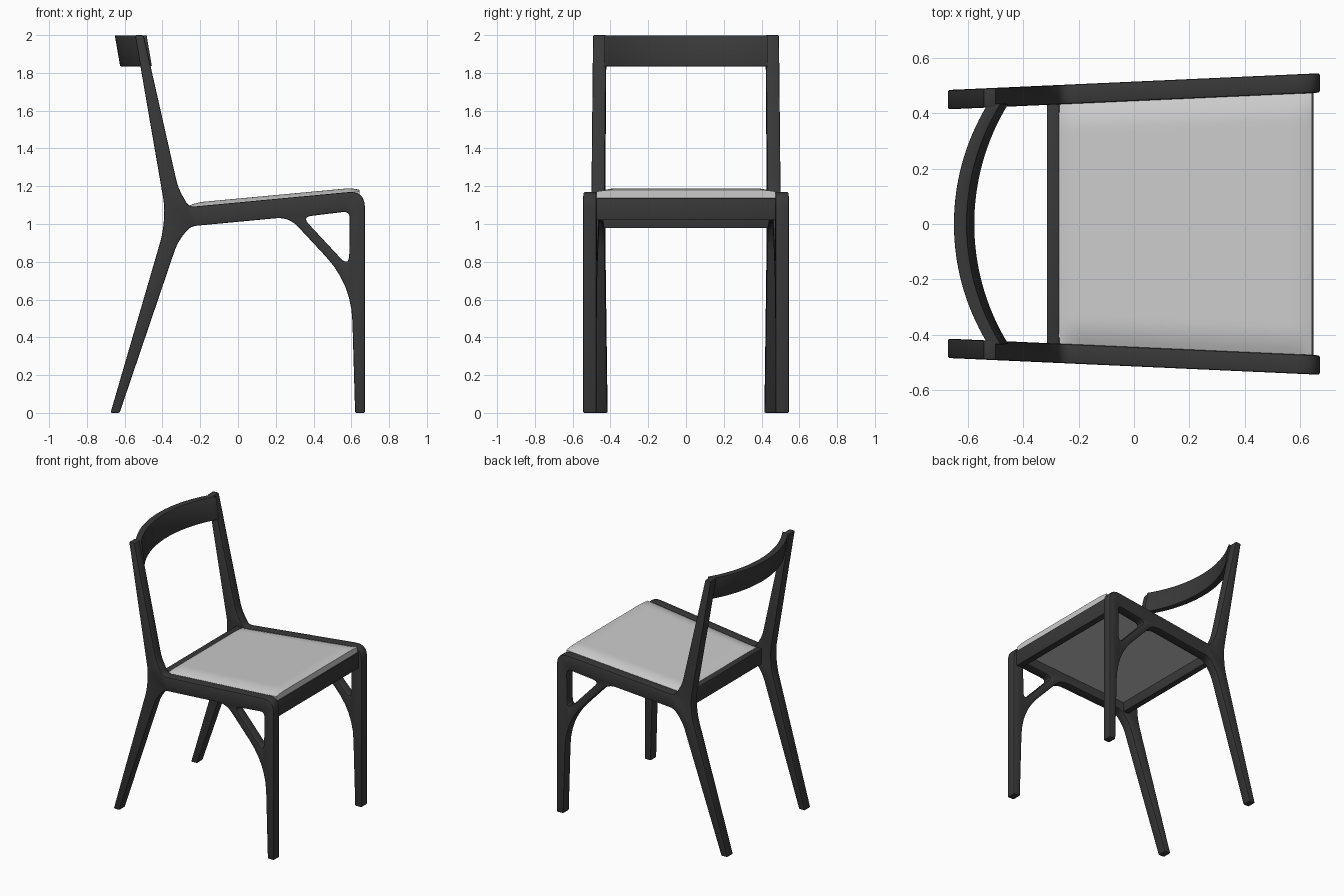
import bpy, bmesh, math
from mathutils import Vector

if "Cube" in bpy.data.objects:
    bpy.data.objects.remove(bpy.data.objects["Cube"])

dark = bpy.data.materials.new("dark_wood")
dark.diffuse_color = (0.04, 0.04, 0.04, 1)
dark.use_nodes = True
dark.node_tree.nodes["Principled BSDF"].inputs["Base Color"].default_value = dark.diffuse_color


def finish(bm, name, mat=None, bevel=0.0, mirror=False):
    bmesh.ops.recalc_face_normals(bm, faces=bm.faces)
    me = bpy.data.meshes.new(name)
    bm.to_mesh(me)
    bm.free()
    ob = bpy.data.objects.new(name, me)
    bpy.context.collection.objects.link(ob)
    if mat:
        me.materials.append(mat)
    bpy.ops.object.select_all(action='DESELECT')
    ob.select_set(True)
    bpy.context.view_layer.objects.active = ob
    if bevel:
        m = ob.modifiers.new("bevel", 'BEVEL')
        m.width, m.segments = bevel, 2
        m.limit_method, m.angle_limit = 'ANGLE', math.radians(50)
        m.use_clamp_overlap = False
        bpy.ops.object.modifier_apply(modifier="bevel")
    if mirror:
        m = ob.modifiers.new("mirror", 'MIRROR')
        m.use_axis = (False, True, False)
        m.use_mirror_merge = False
        bpy.ops.object.modifier_apply(modifier="mirror")
    bpy.ops.object.shade_smooth_by_angle(angle=math.radians(30))
    return ob


def fillet(corners, steps=6):
    """Round each (x, z, r) corner with a quadratic curve."""
    pts, n = [], len(corners)
    for i, (x, z, r) in enumerate(corners):
        c = Vector((x, z))
        if r == 0:
            pts.append(c)
            continue
        a = c + (Vector(corners[i - 1][:2]) - c).normalized() * r
        b = c + (Vector(corners[(i + 1) % n][:2]) - c).normalized() * r
        for k in range(steps + 1):
            t = k / steps
            pts.append(a * (1 - t) ** 2 + c * 2 * t * (1 - t) + b * t * t)
    return pts


# Side frame: back post, rear leg, rail, front leg and brace in one outline
outline = [(-0.50, 2, 0), (-0.545, 2, 0), (-0.388, 1.09, .05), (-0.397, 0.955, .06),
           (-0.675, 0, 0), (-0.627, 0, 0), (-0.318, 0.91, .06), (-0.25, 0.988, .03),
           (0.27, 1.037, .07), (0.60, 0.683, .2), (0.62, 0, 0), (0.672, 0, 0),
           (0.672, 1.177, .09), (-0.26, 1.09, .03), (-0.317, 1.19, .05)]
hole = [(0.34, 1.037, .05), (0.592, 1.068, .04), (0.588, 0.77, .07)]
bm = bmesh.new()
for loop in (outline, hole):
    vs = [bm.verts.new((p.x, 0.445 + 0.045 * p.x, p.y)) for p in fillet(loop)]
    for i in range(len(vs)):
        bm.edges.new((vs[i - 1], vs[i]))
bmesh.ops.triangle_fill(bm, edges=bm.edges[:], use_beauty=True)
bm.normal_update()
bmesh.ops.dissolve_limit(bm, angle_limit=0.005, verts=[], edges=[e for e in bm.edges if len(e.link_faces) == 2])
ext = bmesh.ops.extrude_face_region(bm, geom=bm.faces[:])["geom"]
bmesh.ops.translate(bm, verts=[g for g in ext if isinstance(g, bmesh.types.BMVert)], vec=(0, 0.07, 0))
finish(bm, "side_frames", dark, bevel=0.007, mirror=True)


def rail(name, x0, x1, half, z0, z1):
    bm = bmesh.new()
    bmesh.ops.create_cube(bm, size=1)
    for v in bm.verts:
        v.co = (x1 if v.co.x > 0 else x0, half if v.co.y > 0 else -half, z1 if v.co.z > 0 else z0)
    finish(bm, name, dark, bevel=0.004)


# Cross rails under the seat
rail("front_rail", 0.60, 0.65, 0.485, 1.02, 1.137)
rail("back_rail", -0.315, -0.27, 0.445, 0.978, 1.092)

# Curved, tilted backrest slat
R, N = 0.83, 32
bm = bmesh.new()
rings = []
for i in range(N + 1):
    y = -0.435 + 0.87 * i / N
    sag = R - math.sqrt(R * R - y * y)
    rings.append([bm.verts.new((x + sag + s, y, z)) for x, s, z in
                  ((-0.652, 0, 1.998), (-0.605, 0, 1.998), (-0.605, 0.028, 1.835), (-0.652, 0.028, 1.835))])
for a, b in zip(rings, rings[1:]):
    for k in range(4):
        bm.faces.new((a[k - 1], a[k], b[k], b[k - 1]))
bm.faces.new(rings[0])
bm.faces.new(rings[-1])
finish(bm, "backrest", dark, bevel=0.004)


# Padded seat, crowned towards the middle
def rise(d, width):
    t = min(1.0, max(0.0, d / width))
    return 1 - (1 - t) ** 2


bm = bmesh.new()
bmesh.ops.create_grid(bm, x_segments=48, y_segments=48, size=1)
info = []
ext = bmesh.ops.extrude_face_region(bm, geom=bm.faces[:])["geom"]
top = {g for g in ext if isinstance(g, bmesh.types.BMVert)}
for v in bm.verts:
    u, w = v.co.x, v.co.y
    x = -0.283 + 0.463 * (u + 1)
    y = w * (0.445 + 0.045 * x)
    base = 1.09 + 0.093 * (x + 0.255)
    if v in top:
        crown = rise(1 + u, 0.22) * (0.4 + 0.6 * rise(1 - u, 0.16)) * rise(1 - abs(w), 0.22)
        z = base - 0.002 + 0.023 * crown
    else:
        z = base - 0.038
    v.co = (x, y, z)
finish(bm, "seat_cushion")
